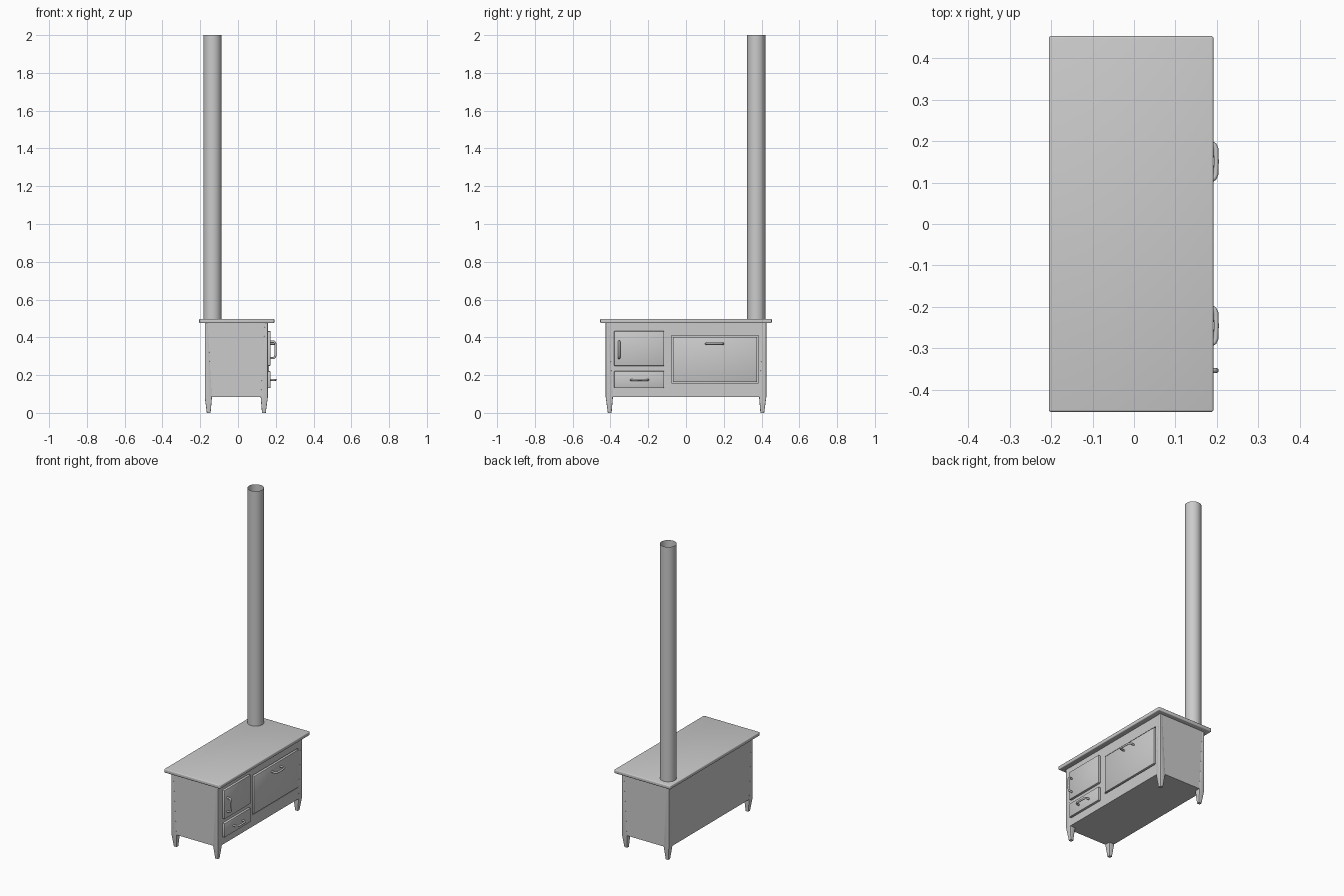
import bpy, bmesh
from mathutils import Vector

if "Cube" in bpy.data.objects:
    bpy.data.objects.remove(bpy.data.objects["Cube"])


def finish(name, bm):
    me = bpy.data.meshes.new(name)
    bmesh.ops.recalc_face_normals(bm, faces=bm.faces)
    bm.to_mesh(me)
    bm.free()
    ob = bpy.data.objects.new(name, me)
    bpy.context.collection.objects.link(ob)
    return ob


def smooth(ob, angle=0.6):
    bpy.ops.object.select_all(action='DESELECT')
    bpy.context.view_layer.objects.active = ob
    ob.select_set(True)
    bpy.ops.object.shade_smooth_by_angle(angle=angle)


def box(name, lo, hi, bevel=0.0, segments=2):
    bm = bmesh.new()
    bmesh.ops.create_cube(bm, size=1)
    lo, hi = Vector(lo), Vector(hi)
    for v in bm.verts:
        v.co = Vector([(lo[i] + hi[i]) / 2 + v.co[i] * (hi[i] - lo[i]) for i in range(3)])
    if bevel:
        bmesh.ops.bevel(bm, geom=bm.edges[:], offset=bevel, segments=segments,
                        affect='EDGES', profile=0.5)
    ob = finish(name, bm)
    if bevel:
        smooth(ob)
    return ob


X0, X1, Y = -0.175, 0.157, 0.424   # body extents
CX = (X0 + X1) / 2

# Stove body, with a shallow opening for the oven door
body = box("stove_body", (X0, -Y, 0.083), (X1, Y, 0.48))
cutter = box("oven_opening_cutter", (X1 - 0.012, -0.076, 0.157), (X1 + 0.05, 0.383, 0.409))
cutter.hide_render = True
cutter.hide_set(True)
mod = body.modifiers.new("oven_opening", 'BOOLEAN')
mod.object = cutter
mod.solver = 'EXACT'

# Cooking top with softened rim
box("cooking_top", (-0.206, -0.454, 0.475), (0.192, 0.454, 0.498), 0.005, 3)


# Corner legs: tapered feet that run up the body corners as posts
def leg(name, sx, sy):
    bm = bmesh.new()
    ox, oy = (X1 - CX) + 0.001, Y + 0.001
    rings = []
    # height, inset of outer faces, inset of inner faces
    for z, a, b in ((0, 0.011, 0.031), (0.083, 0.0, 0.038), (0.475, 0.0, 0.016)):
        pts = ((ox - a, oy - a), (ox - b, oy - a), (ox - b, oy - b), (ox - a, oy - b))
        rings.append([bm.verts.new((CX + sx * x, sy * y, z)) for x, y in pts])
    for r, s in zip(rings, rings[1:]):
        for i in range(4):
            bm.faces.new((r[i], r[(i + 1) % 4], s[(i + 1) % 4], s[i]))
    bm.faces.new(rings[0])
    bm.faces.new(rings[-1])
    bmesh.ops.recalc_face_normals(bm, faces=bm.faces)
    bm.edges.ensure_lookup_table()
    upright = [e for e in bm.edges
               if abs(e.verts[0].co.z - e.verts[1].co.z) > 0.01]
    bmesh.ops.bevel(bm, geom=upright, offset=0.003, segments=2, affect='EDGES', profile=0.5)
    smooth(finish(name, bm))


for sx, xn in ((-1, "back"), (1, "door_side")):
    for sy, yn in ((-1, "front"), (1, "rear")):
        leg(f"{xn}_{yn}_leg", sx, sy)

# Doors and drawer
box("fire_door", (X1 - 0.005, -0.38, 0.249), (0.172, -0.116, 0.433), 0.003)
box("ash_drawer", (X1 - 0.005, -0.38, 0.132), (0.172, -0.116, 0.221), 0.003)
box("oven_door", (X1 - 0.014, -0.07, 0.163), (0.164, 0.377, 0.403), 0.003)


# Bent bar handles
def handle(name, y, z, vertical, base):
    prof = ((base, -0.044), (0.188, -0.044), (0.194, -0.040), (0.198, -0.031),
            (0.199, 0.0),
            (0.198, 0.031), (0.194, 0.040), (0.188, 0.044), (base, 0.044))
    cu = bpy.data.curves.new(name, 'CURVE')
    cu.dimensions = '3D'
    cu.bevel_depth = 0.006
    cu.bevel_resolution = 3
    cu.use_fill_caps = True
    sp = cu.splines.new('POLY')
    sp.points.add(len(prof) - 1)
    for p, (x, t) in zip(sp.points, prof):
        p.co = (x, y, z + t, 1) if vertical else (x, y + t, z, 1)
    sp.use_smooth = True
    bpy.context.collection.objects.link(bpy.data.objects.new(name, cu))


handle("fire_door_handle", -0.354, 0.334, True, 0.168)
handle("ash_drawer_handle", -0.246, 0.175, False, 0.168)
handle("oven_door_handle", 0.151, 0.366, False, 0.160)

# Open flue pipe
bm = bmesh.new()
bmesh.ops.create_cone(bm, cap_ends=False, segments=32, radius1=0.048, radius2=0.048, depth=1.505)
bmesh.ops.translate(bm, verts=bm.verts, vec=(-0.135, 0.372, 2.0 - 1.505 / 2))
smooth(finish("flue_pipe", bm))
